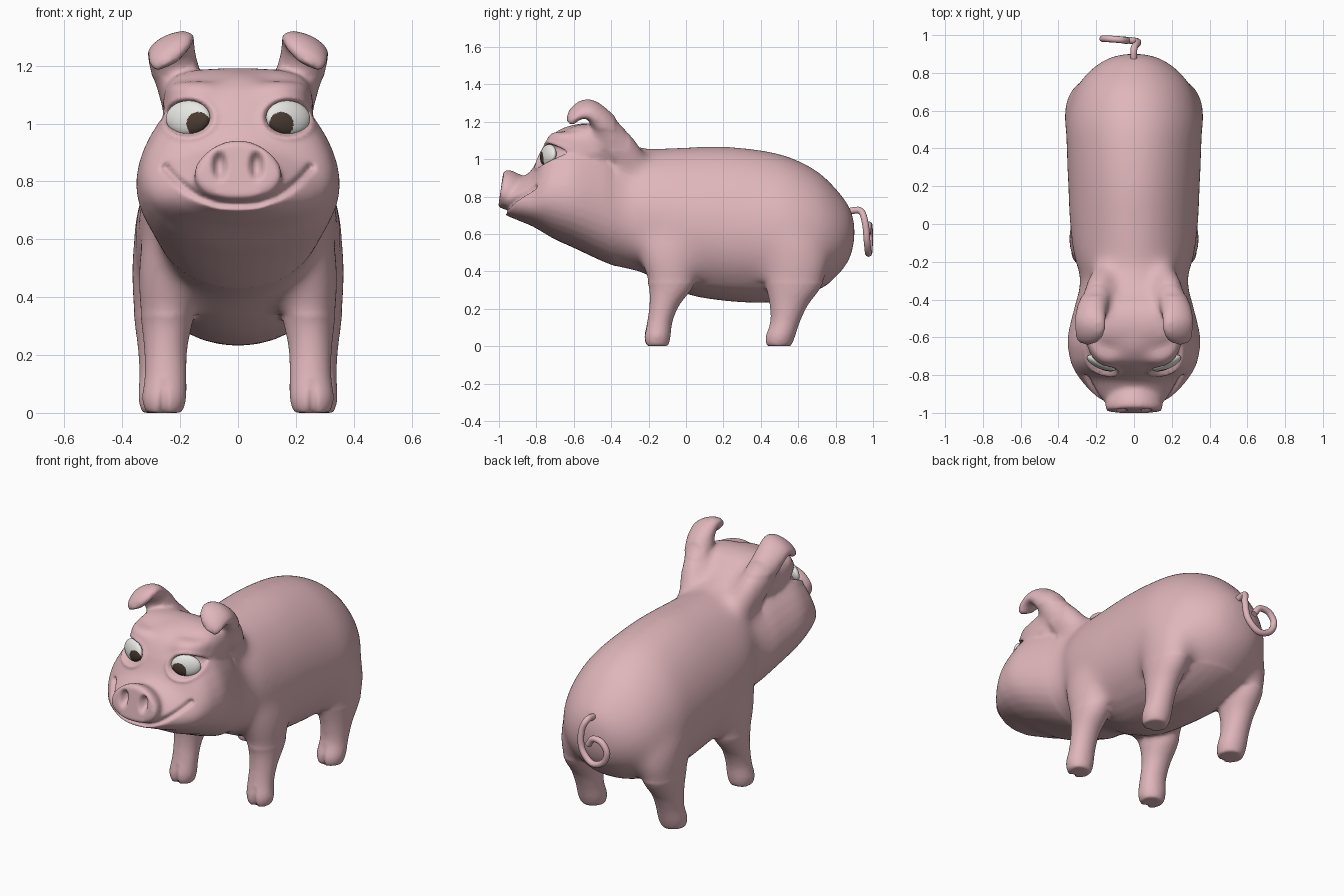
import bpy, bmesh, math
from mathutils import Vector, Matrix
from mathutils.bvhtree import BVHTree

cube = bpy.data.objects.get("Cube")
if cube:
    bpy.data.objects.remove(cube, do_unlink=True)


def material(name, rgb):
    m = bpy.data.materials.new(name)
    m.use_nodes = True
    m.diffuse_color = (*rgb, 1)
    node = next(n for n in m.node_tree.nodes if n.type == 'BSDF_PRINCIPLED')
    node.inputs["Base Color"].default_value = (*rgb, 1)
    node.inputs["Roughness"].default_value = 0.6
    return m


PINK = material("skin pink", (0.74, 0.465, 0.495))
WHITE = material("eye white", (0.82, 0.82, 0.79))
BROWN = material("iris brown", (0.07, 0.045, 0.033))


def add_object(name, data, *mats):
    ob = bpy.data.objects.new(name, data)
    bpy.context.collection.objects.link(ob)
    for m in mats:
        data.materials.append(m)
    return ob


def spline(points, steps=5):
    """Smooth curve through tuples of any length."""
    out, last = [], len(points) - 1
    for i in range(last):
        a, b, c, d = (points[min(max(j, 0), last)] for j in range(i - 1, i + 3))
        for s in range(steps):
            t = s / steps
            out.append(tuple(
                q + t / 2 * (r - p + t * (2 * p - 5 * q + 4 * r - w + t * (3 * (q - r) + w - p)))
                for p, q, r, w in zip(a, b, c, d)))
    return out + [tuple(points[-1])]


def loft(bm, sections, u=(1, 0, 0), v=None, pear=0.0, sides=40):
    """Skin oval sections (x, y, z, half width, half depth)."""
    secs = spline(sections)
    u = Vector(u).normalized()
    rings = []
    for i, (x, y, z, ru, rv) in enumerate(secs):
        a, b = secs[max(i - 1, 0)], secs[min(i + 1, len(secs) - 1)]
        side = Vector(v) if v else u.cross(Vector(b[:3]) - Vector(a[:3])).normalized()
        ring = []
        for k in range(sides):
            t = math.tau * k / sides
            ring.append(bm.verts.new(
                Vector((x, y, z)) + u * ru * math.cos(t) * (1 - pear * math.sin(t))
                + side * rv * math.sin(t)))
        rings.append(ring)
    for r, q in zip(rings, rings[1:]):
        for k in range(sides):
            n = (k + 1) % sides
            bm.faces.new((r[k], r[n], q[n], q[k]))
    bm.faces.new(rings[0][::-1])
    bm.faces.new(rings[-1])


def along_y(rows):
    """Rows of (y, bottom, top, half width) to sections."""
    return [(0, y, (b + t) / 2, w, (t - b) / 2) for y, b, t, w in rows]


bm = bmesh.new()

# Torso
loft(bm, along_y([
    (-.42, .6, .98, .16), (-.32, .45, 1.045, .25), (-.2, .375, 1.055, .31),
    (0, .28, 1.065, .338), (.2, .243, 1.07, .348), (.4, .232, 1.05, .356),
    (.55, .247, 1.015, .357), (.7, .297, .94, .315), (.8, .365, .847, .248),
    (.875, .46, .75, .15), (.902, .56, .67, .06)]), v=(0, 0, 1), pear=.11)

# Head and neck
loft(bm, along_y([
    (-.97, .70, .80, .115), (-.94, .69, .87, .162), (-.88, .665, .90, .23),
    (-.82, .64, .95, .28), (-.76, .605, 1.075, .316), (-.7, .57, 1.145, .334),
    (-.6, .525, 1.185, .343), (-.45, .455, 1.17, .31), (-.35, .42, 1.11, .285),
    (-.2, .4, 1.05, .27), (0, .45, 1.0, .24)]), v=(0, 0, 1), pear=.23)

# Crown joining the ears
loft(bm, [(x, -.53, z, a, b) for x, z, a, b in (
    (-.26, 1.06, .06, .04), (-.225, 1.06, .13, .1), (-.11, 1.05, .17, .14),
    (.11, 1.05, .17, .14), (.225, 1.06, .13, .1), (.26, 1.06, .06, .04))],
    u=(0, 1, 0), v=(0, 0, 1))

# Snout, wider below
loft(bm, [(0, -.85, .815, .135, .09), (0, -.90, .825, .138, .092),
          (0, -.94, .833, .148, .103), (0, -.97, .838, .151, .107),
          (0, -.99, .841, .141, .098)], pear=-.16)

for s in (-1, 1):
    # Brow
    loft(bm, [(s * x, y, 1.088, r, r) for x, y, r in (
        (.03, -.68, .045), (.11, -.692, .06), (.18, -.678, .062),
        (.232, -.63, .055), (.25, -.56, .048), (.24, -.48, .04))],
        u=(0, 1, 0), v=(0, 0, 1))
    # Front leg
    loft(bm, [(s * x, y, z, a, b) for x, y, z, a, b in (
        (.255, -.155, .0, .064, .062), (.255, -.154, .05, .077, .072),
        (.25, -.14, .13, .073, .068), (.25, -.115, .22, .075, .081),
        (.245, -.08, .32, .09, .12), (.237, -.08, .45, .11, .16),
        (.215, -.08, .6, .112, .19), (.15, -.08, .8, .08, .15))], v=(0, 1, 0))
    # Hind leg
    loft(bm, [(s * x, y, z, a, b) for x, y, z, a, b in (
        (.265, .495, .0, .068, .068), (.265, .503, .05, .08, .08),
        (.265, .53, .13, .076, .08), (.265, .55, .22, .081, .103),
        (.26, .575, .32, .098, .15), (.25, .575, .45, .118, .19),
        (.225, .54, .6, .13, .19), (.15, .5, .8, .08, .15))], v=(0, 1, 0))
    # Ear, folded forward at the top
    loft(bm, [(s * x, y, z, a, b) for x, y, z, a, b in (
        (.12, -.25, .91, .09, .09), (.175, -.355, 1.05, .088, .105),
        (.203, -.415, 1.14, .083, .087), (.224, -.455, 1.21, .085, .064),
        (.232, -.51, 1.263, .088, .046), (.232, -.563, 1.262, .086, .037),
        (.238, -.605, 1.23, .074, .031), (.244, -.614, 1.198, .045, .026))],
        u=(1, 0, -.46 * s))

bmesh.ops.recalc_face_normals(bm, faces=bm.faces)
skin = bpy.data.meshes.new("body")
bm.to_mesh(skin)
bm.free()
body = add_object("body", skin)

# Blend the parts into one skin
remesh = body.modifiers.new("blend", 'REMESH')
remesh.mode = 'VOXEL'
remesh.voxel_size = 0.011
soften = body.modifiers.new("soften", 'SMOOTH')
soften.factor = 0.5
soften.iterations = 12
graph = bpy.context.evaluated_depsgraph_get()
blended = bpy.data.meshes.new_from_object(body.evaluated_get(graph))
body.modifiers.clear()
body.data = blended
blended.name = "body"
blended.materials.clear()
blended.materials.append(PINK)

# Carve sockets, eyelids, nostrils, smile and toe clefts
EYE_X, EYE_Z, EYE_W, EYE_H = .173, 1.02, .076, .058
smile = spline([(0, .722), (.07, .726), (.14, .752), (.2, .795), (.25, .847)], 8)


def push(co):
    """Backward shift of a front facing skin point."""
    x, z = abs(co.x), co.z
    if co.y > -.6:
        if z < .12 and co.y > -.3:
            return .022 * math.exp(-((x - .258) / .013) ** 2) * (1 - z / .12)
        return 0
    shift = 0
    d = math.hypot((x - EYE_X) / EYE_W, (z - EYE_Z) / EYE_H)
    if d < 2:
        shift += .04 / (1 + math.exp((d - 1) * 25))
        shift -= .008 * math.exp(-((d - 1.22) / .16) ** 2)
    if co.y < -.9:
        n = math.hypot((x - .064) / .021, (z - .855) / .042)
        shift += .04 * math.exp(-n ** 4)
    m = min(math.hypot(x - p, z - q) for p, q in smile)
    shift += .028 * math.exp(-(m / .013) ** 2)
    return shift


bm = bmesh.new()
bm.from_mesh(blended)

# Melt shoulders and haunches into the torso, and brows into the forehead
torso = [v for v in bm.verts if v.co.y > -.38 and v.co.z > .34]
forehead = [v for v in bm.verts if -.78 < v.co.y < -.3 and 1.04 < v.co.z < 1.195
            and (abs(v.co.x) < .13 or v.co.z < 1.16)]
for region, rounds in ((torso, 70), (forehead, 25)):
    for _ in range(rounds):
        bmesh.ops.smooth_vert(bm, verts=region, factor=.5,
                              use_axis_x=True, use_axis_y=True, use_axis_z=True)
bm.normal_update()

tree = BVHTree.FromBMesh(bm)
eye_depth = {}
for s in (-1, 1):
    hit = tree.ray_cast(Vector((s * EYE_X, -2, EYE_Z)), Vector((0, 1, 0)))[0]
    eye_depth[s] = hit.y if hit else -.75
for v in bm.verts:
    if v.normal.y < -.15:
        v.co.y += push(v.co)
bm.to_mesh(blended)
bm.free()
blended.shade_smooth()

# Eyes, with the iris turned inward
for s, side, gaze in ((1, "left", .15), (-1, "right", .137)):
    bm = bmesh.new()
    place = (Matrix.Translation((s * EYE_X, eye_depth[s] + .02, EYE_Z))
             @ Matrix.Rotation(s * .42, 4, 'Z')
             @ Matrix.Rotation(math.pi / 2 - .15, 4, 'X')
             @ Matrix.Diagonal((EYE_W + .006, EYE_H + .002, .03, 1)))
    bmesh.ops.create_uvsphere(bm, u_segments=64, v_segments=48, radius=1, matrix=place)
    for f in bm.faces:
        c = f.calc_center_median()
        f.material_index = int(math.hypot(s * c.x - gaze, c.z - .998) < .042)
    eye = bpy.data.meshes.new(side + "_eye")
    bm.to_mesh(eye)
    bm.free()
    eye.shade_smooth()
    add_object(side + "_eye", eye, WHITE, BROWN)

# Curly tail
path = spline([(0, .85, .715), (0, .93, .725), (.02, .958, .66), (.008, .968, .56),
               (-.06, .975, .497), (-.135, .98, .52), (-.165, .981, .585),
               (-.13, .98, .64), (-.07, .975, .645), (-.035, .97, .6)], 6)
tail = bpy.data.curves.new("tail", 'CURVE')
tail.dimensions = '3D'
tail.bevel_depth = .018
tail.bevel_resolution = 4
tail.use_fill_caps = True
strand = tail.splines.new('POLY')
strand.points.add(len(path) - 1)
for p, co in zip(strand.points, path):
    p.co = (*co, 1)
strand.use_smooth = True
add_object("tail", tail, PINK)
